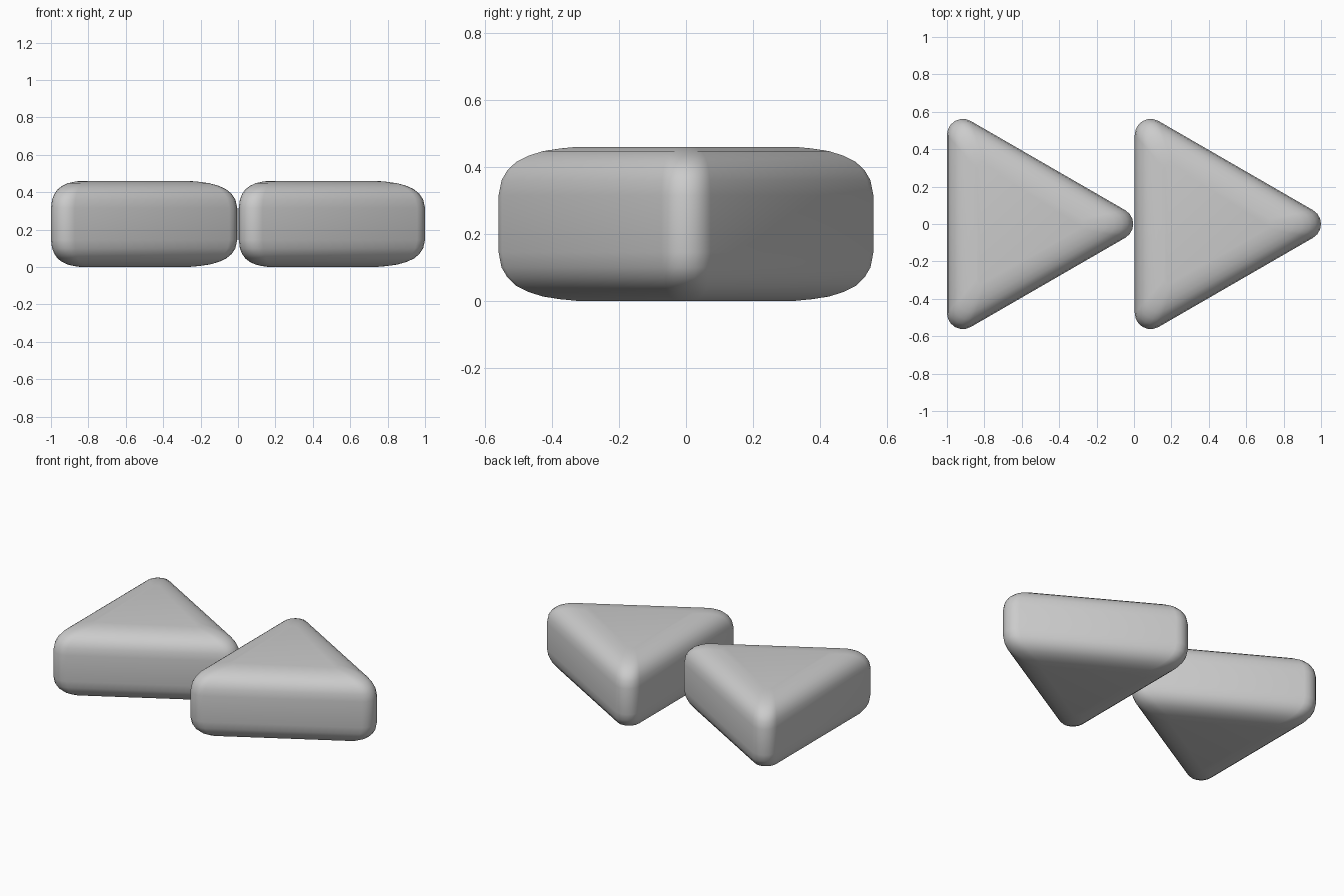
import bpy, bmesh
from math import cos, sin, pi

if "Cube" in bpy.data.objects:
    bpy.data.objects.remove(bpy.data.objects["Cube"])

LENGTH, HEIGHT, CORNER = 0.996, 0.461, 0.085
INRADIUS = (LENGTH + CORNER) / 3
# edge rounding: (inset from the wall, drop from the top face)
EDGE = [(0.16, 0.0), (0.125, 0.005), (0.09, 0.013), (0.06, 0.027), (0.036, 0.045),
        (0.018, 0.07), (0.006, 0.1), (0.0, 0.145)]
STEPS = 6


def outline(inset):
    """Triangle pointing to +x with rounded corners."""
    r = CORNER - 0.055 * inset / 0.16
    reach = 2 * (INRADIUS - inset - r)
    pts = []
    for k in range(3):
        mid = k * 2 * pi / 3
        for i in range(STEPS + 1):
            a = mid - pi / 3 + i * 2 * pi / 3 / STEPS
            pts.append((reach * cos(mid) + r * cos(a), reach * sin(mid) + r * sin(a)))
    return pts


def wedge(name, back_x):
    bm = bmesh.new()
    levels = [(d, z) for d, z in EDGE] + [(d, HEIGHT - z) for d, z in reversed(EDGE)]
    rings = [[bm.verts.new((x + INRADIUS, y, z)) for x, y in outline(d)] for d, z in levels]
    n = len(rings[0])
    for lo, hi in zip(rings, rings[1:]):
        for i in range(n):
            j = (i + 1) % n
            bm.faces.new((lo[i], lo[j], hi[j], hi[i]))
    bm.faces.new(rings[0][::-1])
    bm.faces.new(rings[-1])
    for f in bm.faces:
        f.smooth = True
    me = bpy.data.meshes.new(name)
    bm.to_mesh(me)
    bm.free()
    ob = bpy.data.objects.new(name, me)
    ob.location.x = back_x
    bpy.context.collection.objects.link(ob)


# two soft triangular buttons in a row
wedge("left_triangle", -1.0)
wedge("right_triangle", 1.0 - LENGTH)
